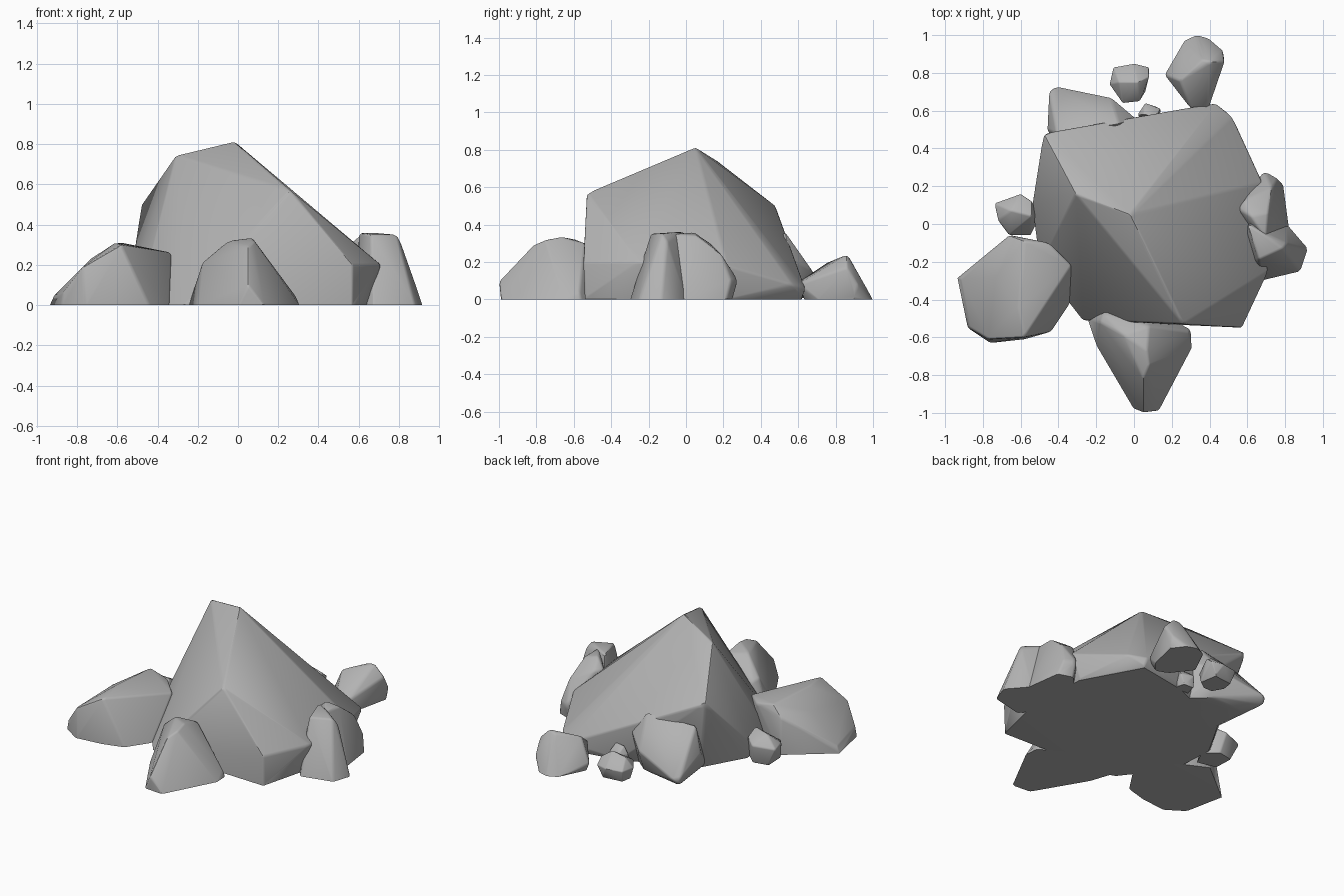
import bpy
import bmesh
import math
from mathutils import Vector

# Remove the default cube
default_cube = bpy.data.objects.get("Cube")
if default_cube:
    bpy.data.objects.remove(default_cube, do_unlink=True)

# Single stone colour
stone = bpy.data.materials.new("grey_stone")
stone.use_nodes = True
grey = (.45, .45, .45, 1)
stone.diffuse_color = grey
stone.node_tree.nodes["Principled BSDF"].inputs["Base Color"].default_value = grey


def is_worn_edge(edge):
    """A clear crease that does not lie on the ground."""
    on_ground = all(vert.co.z < .001 for vert in edge.verts)
    return not on_ground and edge.calc_face_angle(0) > math.radians(14)


def wrap(bm, flatness):
    """Wrap the vertices in a convex skin and merge nearly flat facets."""
    bmesh.ops.delete(bm, geom=bm.edges[:], context="EDGES_FACES")
    bmesh.ops.convex_hull(bm, input=bm.verts[:])
    loose = [vert for vert in bm.verts if not vert.link_faces]
    bmesh.ops.delete(bm, geom=loose, context="VERTS")
    bmesh.ops.dissolve_limit(bm, angle_limit=math.radians(flatness),
                             verts=bm.verts[:], edges=bm.edges[:])


def make_rock(name, ground, upper, chamfer=.012):
    """Chiselled boulder: skin over footprint and upper corners, worn edges."""
    bm = bmesh.new()
    for x, y in ground:
        bm.verts.new(Vector((x, y, 0)))
    for corner in upper:
        bm.verts.new(Vector(corner))
    wrap(bm, flatness=4)
    worn = [edge for edge in bm.edges if is_worn_edge(edge)]
    bmesh.ops.bevel(bm, geom=worn, offset=chamfer, offset_type="OFFSET",
                    segments=2, profile=.5, affect="EDGES", clamp_overlap=True)
    for vert in bm.verts:
        vert.co.z = max(vert.co.z, 0)
    bmesh.ops.remove_doubles(bm, verts=bm.verts[:], dist=.003)
    wrap(bm, flatness=1)
    bmesh.ops.recalc_face_normals(bm, faces=bm.faces[:])

    mesh = bpy.data.meshes.new(name)
    bm.to_mesh(mesh)
    bm.free()
    mesh.materials.append(stone)
    rock = bpy.data.objects.new(name, mesh)
    bpy.context.collection.objects.link(rock)

    # Smooth worn edges, keep the hard creases
    bpy.ops.object.select_all(action="DESELECT")
    rock.select_set(True)
    bpy.context.view_layer.objects.active = rock
    bpy.ops.object.shade_smooth_by_angle(angle=math.radians(30))


# Large central boulder with an off-centre peak
make_rock(
    "main_boulder",
    ground=[(-.27, -.51), (.57, -.54), (.64, -.25), (.64, .25), (.44, .62),
            (.1, .56), (-.36, .36), (-.52, .1), (-.5, -.2)],
    upper=[(-.02, .05, .815), (-.31, .16, .745), (-.48, .48, .5), (.26, -.53, .57),
           (.57, -.55, .2), (.71, -.25, .2), (.68, .22, .18), (.52, .57, .08),
           (.43, .64, .06), (-.54, .1, .12)])

# Spur leaning on the back, its side undercut
make_rock(
    "back_spur",
    ground=[(-.36, .3), (-.36, .6), (-.1, .59), (0, .5)],
    upper=[(-.44, .7, .03), (-.45, .7, .08), (-.41, .73, .07), (-.12, .67, .16),
           (.01, .56, .22), (-.08, .53, .36), (-.41, .48, .34), (-.46, .5, .17)])

# Broad side boulder with a steep front
make_rock(
    "side_boulder",
    ground=[(-.93, -.28), (-.88, -.55), (-.76, -.63), (-.58, -.61), (-.44, -.57),
            (-.34, -.42), (-.34, -.2), (-.65, -.06)],
    upper=[(-.92, -.29, .04), (-.87, -.55, .06), (-.58, -.6, .3), (-.58, -.09, .31),
           (-.33, -.22, .26), (-.66, -.06, .25), (-.45, -.1, .28), (-.73, -.28, .23),
           (-.77, -.61, .19), (-.61, -.44, .31)])

# Pointed boulder at the front
make_rock(
    "front_boulder",
    ground=[(-.23, -.5), (-.2, -.64), (0, -.98), (.13, -.99), (.3, -.65),
            (.3, -.56), (0, -.4)],
    upper=[(-.18, -.52, .21), (-.05, -.59, .32), (.07, -.67, .335), (.08, -.75, .32),
           (.05, -.82, .29), (.05, -1, .1), (.08, -.54, .3), (-.16, -.47, .2),
           (.29, -.57, .04)])

# Pair of leaning stones on the side
make_rock(
    "leaning_stone_front",
    ground=[(.92, -.13), (.88, -.25), (.67, -.3), (.6, -.2), (.6, 0), (.8, 0)],
    upper=[(.79, -.13, .35), (.81, -.1, .31), (.66, -.19, .35), (.67, -.24, .2),
           (.6, 0, .36), (.68, -.05, .36)])
make_rock(
    "leaning_stone_back",
    ground=[(.82, -.02), (.78, .22), (.69, .25), (.55, .1), (.6, -.1)],
    upper=[(.69, .28, .1), (.76, .24, .1), (.73, .19, .24), (.59, .13, .3),
           (.55, .08, .3), (.62, .04, .36), (.71, .06, .34), (.7, -.08, .35)])

# Loose stone behind
make_rock(
    "loose_back_stone",
    ground=[(.33, 1), (.4, .98), (.47, .9), (.42, .7), (.36, .63), (.28, .66),
            (.18, .79), (.26, .96)],
    upper=[(.41, .86, .24), (.47, .92, .08), (.48, .86, .17), (.36, .87, .23),
           (.24, .76, .2), (.16, .79, .05), (.3, .61, .1), (.39, .6, .08)])

# Small pebbles
make_rock(
    "back_pebble",
    ground=[(-.09, .8), (.04, .82), (.06, .7), (0, .66), (-.06, .66), (-.1, .73)],
    upper=[(-.13, .74, .08), (-.11, .83, .08), (0, .85, .08), (.08, .83, .08),
           (.08, .78, .12), (.03, .65, .09), (-.06, .64, .08), (.02, .75, .16),
           (-.08, .75, .14)], chamfer=.006)
make_rock(
    "tiny_pebble",
    ground=[(.03, .55), (.05, .62), (.12, .62), (.14, .55)],
    upper=[(.02, .58, .07), (.06, .64, .07), (.14, .61, .07), (.12, .57, .12),
           (.05, .58, .12)], chamfer=.005)
make_rock(
    "side_pebble",
    ground=[(-.68, .1), (-.58, .12), (-.5, .05), (-.55, -.06), (-.68, -.03)],
    upper=[(-.74, .11, .12), (-.72, .02, .13), (-.6, .16, .13), (-.54, .12, .16),
           (-.65, .07, .19), (-.54, .04, .2), (-.66, -.06, .1)], chamfer=.008)
